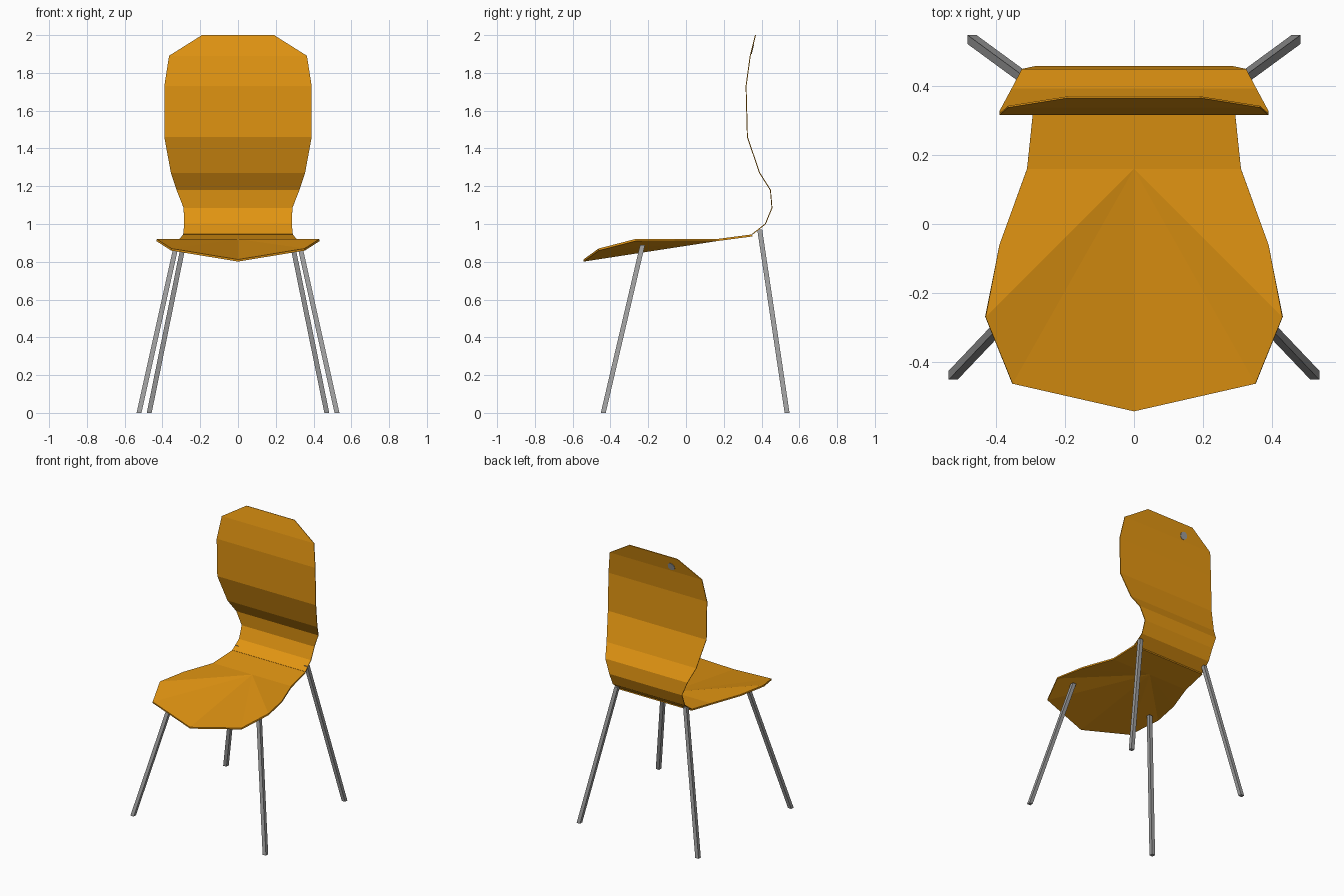
import bpy, math
from mathutils import Vector

if "Cube" in bpy.data.objects:
    bpy.data.objects.remove(bpy.data.objects["Cube"])


def material(name, rgb):
    m = bpy.data.materials.new(name)
    m.diffuse_color = (*rgb, 1)
    m.use_nodes = True
    m.node_tree.nodes["Principled BSDF"].inputs["Base Color"].default_value = m.diffuse_color
    return m


ORANGE = material("orange shell", (0.76, 0.30, 0.006))
GREY = material("grey metal", (0.34, 0.34, 0.34))


def make(name, verts, faces, mat, thickness=0, offset=0):
    me = bpy.data.meshes.new(name)
    me.from_pydata(verts, [], faces)
    me.materials.append(mat)
    ob = bpy.data.objects.new(name, me)
    bpy.context.collection.objects.link(ob)
    if thickness:
        mod = ob.modifiers.new("thickness", 'SOLIDIFY')
        mod.thickness = thickness
        mod.offset = offset
    return ob


# Seat: rim fanned from a point near the back, plus a rear strip
rim = [(0.31, 0.16, 0.92), (0.39, -0.06, 0.92), (0.43, -0.27, 0.92), (0.352, -0.463, 0.87)]
left = [(-x, y, z) for x, y, z in rim]
verts = [(0, 0.16, 0.92)] + left + [(0, -0.543, 0.812)] + rim[::-1]
n = len(verts)
faces = [(0, i, i + 1) for i in range(1, n - 1)]
verts += [(0.29, 0.35, 0.945), (-0.29, 0.35, 0.945)]
faces.append((1, 0, n - 1, n, n + 1))
make("seat", verts, faces, ORANGE, 0.011, -1)

# Backrest: rows of (half width, y, z) swept upwards
rows = [(0.29, 0.35, 0.945), (0.285, 0.42, 1.0), (0.288, 0.455, 1.085), (0.325, 0.447, 1.18),
        (0.355, 0.39, 1.27), (0.39, 0.325, 1.46), (0.39, 0.318, 1.73), (0.365, 0.34, 1.89),
        (0.19, 0.368, 2.0)]
verts = [(s * w, y, z) for w, y, z in rows for s in (-1, 1)]
faces = [(2 * i, 2 * i + 1, 2 * i + 3, 2 * i + 2) for i in range(len(rows) - 1)]
make("backrest", verts, faces, ORANGE, 0.005, 0)


# Legs: splayed square rods with level ends
def leg(name, foot, top, r=0.013):
    corners = [(-r, -r), (r, -r), (r, r), (-r, r)]
    vs = [(p[0] + a, p[1] + b, p[2]) for p in (foot, top) for a, b in corners]
    fs = [(3, 2, 1, 0), (4, 5, 6, 7)]
    fs += [(i, (i + 1) % 4, (i + 1) % 4 + 4, i + 4) for i in range(4)]
    make(name, vs, fs, GREY)


for s, side in ((-1, "left"), (1, "right")):
    leg("front_leg_" + side, (s * 0.524, -0.438, 0), (s * 0.326, -0.23, 0.89))
    leg("back_leg_" + side, (s * 0.47, 0.535, 0), (s * 0.272, 0.39, 0.972))

# Small round plate on the rear of the backrest
up = Vector((0, 0.028, 0.11)).normalized()
out = Vector((0, 0.11, -0.028)).normalized()
centre = Vector((-0.13, 0.349, 1.925))
ring = [centre + Vector((math.cos(a), 0, 0)) * 0.028 + up * math.sin(a) * 0.028
        for a in (math.tau * (i + 0.5) / 8 for i in range(8))]
verts = [p + out * d for d in (0.002, 0.005) for p in ring]
faces = [tuple(range(8)), tuple(range(15, 7, -1))]
faces += [(i, i + 8, (i + 1) % 8 + 8, (i + 1) % 8) for i in range(8)]
make("back_plate", verts, faces, GREY)
